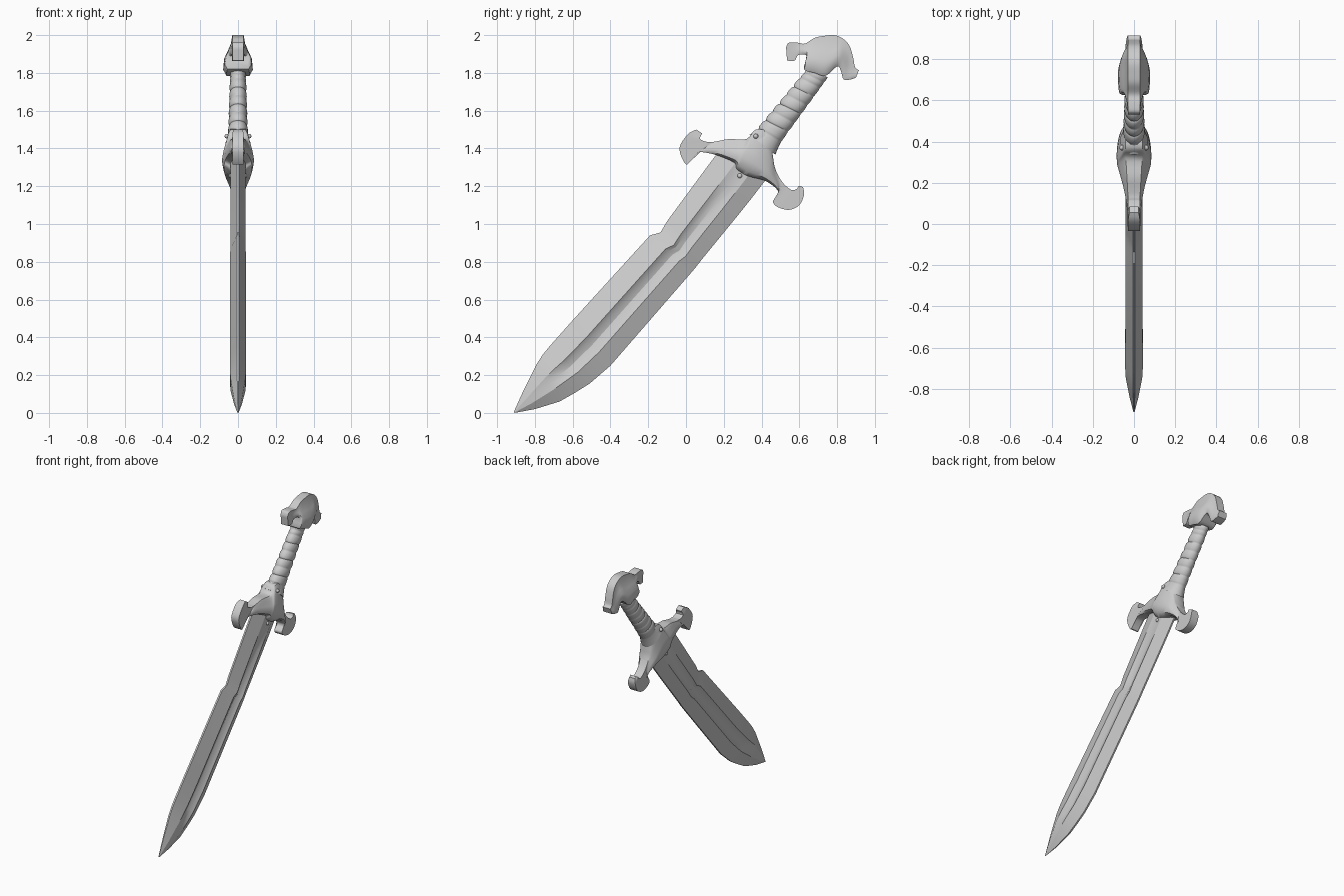
import bpy, bmesh, math
from mathutils import Vector

if "Cube" in bpy.data.objects:
    bpy.data.objects.remove(bpy.data.objects["Cube"])


def skin(name, rings, angle=35):
    """Skin closed rings of equal length into a capped solid."""
    bm = bmesh.new()
    loops = [[bm.verts.new(p) for p in ring] for ring in rings]
    n = len(loops[0])
    for a, b in zip(loops, loops[1:]):
        for i in range(n):
            j = (i + 1) % n
            bm.faces.new((a[i], a[j], b[j], b[i]))
    bm.faces.new(loops[0][::-1])
    bm.faces.new(loops[-1])
    bmesh.ops.recalc_face_normals(bm, faces=bm.faces[:])
    mesh = bpy.data.meshes.new(name)
    bm.to_mesh(mesh)
    bm.free()
    ob = bpy.data.objects.new(name, mesh)
    bpy.context.collection.objects.link(ob)
    bpy.ops.object.select_all(action='DESELECT')
    ob.select_set(True)
    bpy.context.view_layer.objects.active = ob
    bpy.ops.object.shade_smooth_by_angle(angle=math.radians(angle))
    return ob


def section(y1, z1, y2, z2, profile):
    """Mirrored ring across x between two outline points; profile = (fraction, half width)."""
    pts = [(x, y1 + (y2 - y1) * f, z1 + (z2 - z1) * f) for f, x in profile]
    return pts + [(-x, y, z) for x, y, z in reversed(pts)]


def smooth_stations(st, steps=4):
    """Catmull-Rom refinement of a station list."""
    out = []
    for i in range(len(st) - 1):
        p0, p1, p2, p3 = st[max(i - 1, 0)], st[i], st[i + 1], st[min(i + 2, len(st) - 1)]
        for k in range(steps):
            t = k / steps
            out.append([0.5 * (2 * b + (c - a) * t + (2 * a - 5 * b + 4 * c - d) * t * t
                               + (3 * b - a - 3 * c + d) * t ** 3)
                        for a, b, c, d in zip(p0, p1, p2, p3)])
    return out + [list(st[-1])]


def carved(name, stations, rim, bulge):
    """Flat-rimmed ornament whose sides swell out to each station's half width."""
    rings = []
    for y1, z1, y2, z2, h in smooth_stations(stations):
        r = min(rim, h)
        prof = [(f, r + (h - r) * g) for f, g in bulge]
        rings.append(section(y1, z1, y2, z2, prof))
    return skin(name, rings, 40)


# Blade: back edge y,z / cutting edge y,z / half thickness / fuller depth
blade = [(-.912, .004, -.908, .0, .003, 0), (-.86, .12, -.80, .02, .022, 0),
         (-.79, .26, -.67, .06, .040, 0), (-.757, .31, -.59, .105, .043, .5),
         (-.72, .355, -.51, .155, .043, 1), (-.60, .49, -.40, .25, .042, 1),
         (-.19, .94, .03, .745, .041, 1), (-.135, .955, .055, .775, .041, 1),
         (-.10, 1.015, .09, .82, .041, 1), (.04, 1.205, .27, 1.04, .040, .8),
         (.11, 1.30, .35, 1.14, .040, .2), (.20, 1.42, .45, 1.27, .040, 0)]
rings = []
for y1, z1, y2, z2, h, d in blade:
    prof = [(0, .14), (.37, 1), (.43, 1 - .3 * d), (.53, 1 - .5 * d),
            (.63, 1 - .3 * d), (.70, 1), (1, .14)]
    rings.append(section(y1, z1, y2, z2, [(f, x * h) for f, x in prof]))
skin("blade", rings, 20)

# Crossguard: blade side y,z / grip side y,z / half width
guard = [(.055, 1.50, .085, 1.48, .022), (.01, 1.475, .075, 1.45, .03),
         (-.035, 1.40, .11, 1.435, .03), (.00, 1.315, .125, 1.435, .03),
         (.03, 1.35, .145, 1.435, .03), (.07, 1.38, .175, 1.44, .036),
         (.16, 1.365, .23, 1.45, .052), (.255, 1.325, .32, 1.45, .078),
         (.27, 1.29, .37, 1.50, .083), (.325, 1.255, .44, 1.48, .083),
         (.415, 1.23, .46, 1.36, .072), (.475, 1.19, .47, 1.30, .05),
         (.49, 1.155, .495, 1.245, .035), (.46, 1.12, .525, 1.205, .03),
         (.485, 1.09, .56, 1.18, .03), (.545, 1.075, .585, 1.185, .03),
         (.60, 1.10, .59, 1.19, .03), (.625, 1.155, .595, 1.20, .03),
         (.62, 1.195, .605, 1.20, .022)]
carved("crossguard", guard, .03,
       [(0, .25), (.1, .8), (.3, 1), (.5, .85), (.75, .55), (.9, .4), (1, .2)])

# Pommel: lower outline y,z / upper outline y,z / half width
pommel = [(.535, 1.865, .53, 1.935, .028), (.575, 1.865, .545, 1.96, .032),
          (.595, 1.895, .59, 1.96, .036), (.64, 1.89, .63, 1.955, .05),
          (.625, 1.82, .68, 1.985, .07), (.68, 1.80, .725, 1.995, .077),
          (.74, 1.785, .78, 2.0, .077), (.80, 1.835, .825, 1.985, .062),
          (.82, 1.81, .865, 1.945, .05), (.835, 1.765, .885, 1.88, .042),
          (.87, 1.765, .895, 1.83, .04), (.90, 1.775, .915, 1.815, .035)]
carved("pommel", pommel, .03,
       [(0, .65), (.15, 1), (.4, .9), (.6, .5), (.8, .15), (1, 0)])

# Grip: wrapped oval lathe along the tilted axis, with a straight back strap
start, end = Vector((0, .405, 1.42)), Vector((0, .70, 1.80))
axis = (end - start).normalized()
side = Vector((0, axis.z, -axis.y))
rings = []
for k in range(97):
    t = k / 96
    flare = .022 * max(0, 1 - t / .2) ** 1.5
    ry, rx = .070 - .014 * t + flare, .050 - .011 * t + flare
    if t < .14:
        rib = 0
    elif t < .86:
        rib = math.sqrt(abs(math.sin(math.pi * 6 * (t - .14) / .72)))
    else:
        rib = .8 * math.sqrt(abs(math.sin(math.pi * 2 * (t - .86) / .14)))
    ring = []
    for i in range(24):
        a = 2 * math.pi * i / 24
        c = math.cos(a)
        wrap = 1 + .15 * (rib * min(1, 1.4 - c) - .4)
        slant = .012 * c * min(1, t * 5)
        ring.append(start.lerp(end, t) + side * (ry * c * wrap) + axis * slant
                    + Vector((rx * math.sin(a) * wrap, 0, 0)))
    rings.append(ring)
skin("grip", rings, 50)

# Small rivets on both faces of the guard and blade root
for sx in (-1, 1):
    for label, y, z, x in (("guard_rivet", .37, 1.465, .058), ("blade_rivet", .285, 1.255, .036)):
        bpy.ops.mesh.primitive_uv_sphere_add(segments=12, ring_count=8, radius=.013,
                                             location=(sx * x, y, z))
        bpy.context.object.name = label
        bpy.ops.object.shade_smooth()
